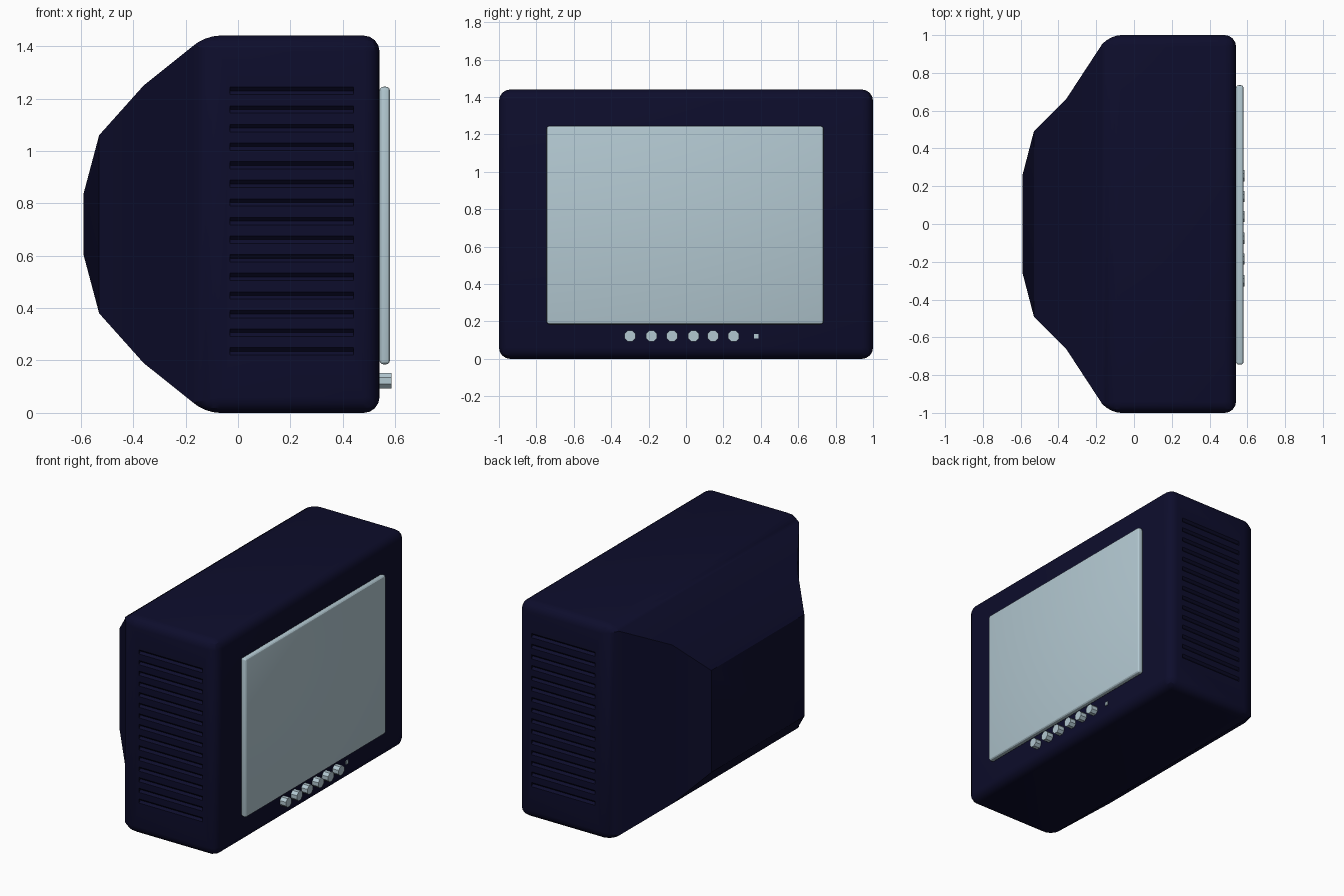
import bpy, bmesh, math
from mathutils import Matrix, Vector

cube = bpy.data.objects.get("Cube")
if cube:
    bpy.data.objects.remove(cube, do_unlink=True)


def make_material(name, color):
    mat = bpy.data.materials.new(name)
    mat.use_nodes = True
    mat.diffuse_color = (*color, 1)
    mat.node_tree.nodes["Principled BSDF"].inputs["Base Color"].default_value = (*color, 1)
    return mat


navy = make_material("dark navy", (0.004, 0.004, 0.025))
pale = make_material("pale blue grey", (0.45, 0.58, 0.64))


def add_object(name, bm, mat):
    bmesh.ops.recalc_face_normals(bm, faces=bm.faces)
    mesh = bpy.data.meshes.new(name)
    bm.to_mesh(mesh)
    bm.free()
    mesh.materials.append(mat)
    obj = bpy.data.objects.new(name, mesh)
    bpy.context.collection.objects.link(obj)
    return obj


def box(bm, center, size, turn=0):
    matrix = (Matrix.Translation(center) @ Matrix.Rotation(turn, 4, "X")
              @ Matrix.Diagonal((*size, 1)))
    bmesh.ops.create_cube(bm, size=1, matrix=matrix)


def smooth(obj):
    bpy.ops.object.select_all(action="DESELECT")
    obj.select_set(True)
    bpy.context.view_layer.objects.active = obj
    bpy.ops.object.shade_smooth_by_angle(angle=math.radians(25))


# Casing: rectangular rings lofted from the front bezel to the domed back
MID = 0.72
rings = [(0.54, 1.0, 0.72), (-0.13, 1.0, 0.72), (-0.36, 0.66, 0.53),
         (-0.53, 0.49, 0.34), (-0.59, 0.26, 0.115)]
bm = bmesh.new()
loops = [[bm.verts.new((x, sy * hy, MID + sz * hz))
          for sy, sz in ((-1, -1), (1, -1), (1, 1), (-1, 1))] for x, hy, hz in rings]
for a, b in zip(loops, loops[1:]):
    for i in range(4):
        j = (i + 1) % 4
        bm.faces.new((a[i], a[j], b[j], b[i]))
bm.faces.new(loops[0])
bm.faces.new(loops[-1])
box_verts = set(loops[0] + loops[1])
rounded = [e for e in bm.edges if set(e.verts) <= box_verts]
bmesh.ops.bevel(bm, geom=rounded, offset=0.06, offset_type="OFFSET",
                segments=4, profile=0.5, affect="EDGES")
casing = add_object("casing", bm, navy)

# Vent grooves cut into both sides
bm = bmesh.new()
for side in (-1, 1):
    for i in range(15):
        box(bm, (0.205, side, 0.235 + i * 0.071), (0.47, 0.02, 0.02), math.pi / 4)
cutter = add_object("vent_cutter", bm, navy)
cut = casing.modifiers.new("vents", "BOOLEAN")
cut.operation = "DIFFERENCE"
cut.solver = "EXACT"
cut.object = cutter
bpy.context.view_layer.objects.active = casing
bpy.ops.object.modifier_apply(modifier=cut.name)
bpy.data.objects.remove(cutter, do_unlink=True)
smooth(casing)

# Screen: pillowed panel standing just proud of the bezel
bm = bmesh.new()
box(bm, (0.56, -0.005, 0.715), (0.04, 1.48, 1.06))
bmesh.ops.bevel(bm, geom=bm.edges[:], offset=0.015, segments=3,
                profile=0.5, affect="EDGES")
smooth(add_object("screen", bm, pale))

# Row of control knobs
for n, y in enumerate((-0.30, -0.185, -0.075, 0.04, 0.145, 0.255), 1):
    bm = bmesh.new()
    matrix = (Matrix.Translation((0.5575, y, 0.122)) @ Matrix.Rotation(math.pi / 2, 4, "Y")
              @ Matrix.Rotation(math.pi / 8, 4, "Z"))
    bmesh.ops.create_cone(bm, cap_ends=True, segments=8, radius1=0.032, radius2=0.032,
                          depth=0.055, matrix=matrix)
    add_object(f"knob_{n}", bm, pale)

# Indicator light
bm = bmesh.new()
box(bm, (0.54, 0.375, 0.122), (0.012, 0.024, 0.024))
add_object("indicator_light", bm, pale)
